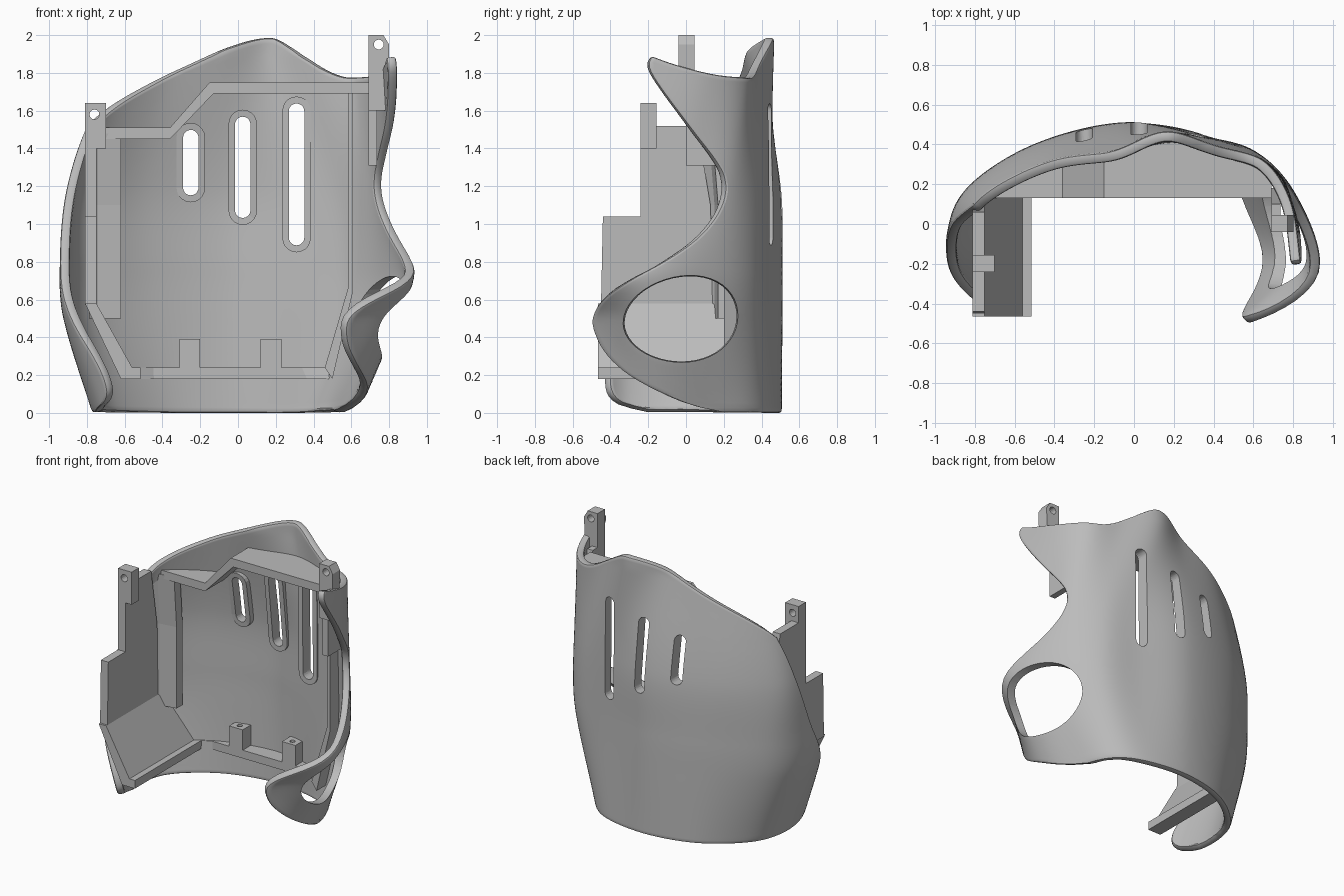
import bpy, bmesh, math
from mathutils import Vector

cube = bpy.data.objects.get("Cube")
if cube:
    bpy.data.objects.remove(cube, do_unlink=True)

grey = bpy.data.materials.new("plain grey")
grey.use_nodes = True
grey.diffuse_color = (0.5, 0.5, 0.5, 1)
grey.node_tree.nodes["Principled BSDF"].inputs["Base Color"].default_value = (0.5, 0.5, 0.5, 1)


def curve(keys, t):
    """Smooth interpolation through (parameter, value) keys, clamped at the ends."""
    if t <= keys[0][0]:
        return keys[0][1]
    if t >= keys[-1][0]:
        return keys[-1][1]
    i = max(k for k in range(len(keys) - 1) if keys[k][0] <= t)

    def slope(k):
        lo, hi = max(k - 1, 0), min(k + 1, len(keys) - 1)
        return (keys[hi][1] - keys[lo][1]) / (keys[hi][0] - keys[lo][0])
    (t0, a), (t1, b) = keys[i], keys[i + 1]
    h = t1 - t0
    f = (t - t0) / h
    g = f * f * (3 - 2 * f)
    return (a * (1 - g) + b * g + slope(i) * (h * f * (1 - f) ** 2)
            - slope(i + 1) * (h * f * f * (1 - f)))


# Plan sections of the shell at several heights, from the right front round the back
PLANS = {
    0: [(-.6, -.5), (-.73, -.32), (-.77, -.05), (-.68, .2), (-.4, .42), (-.05, .505),
        (.28, .47), (.48, .36), (.58, .15), (.64, -.15), (.52, -.5)],
    .5: [(-.7, -.55), (-.88, -.32), (-.92, -.05), (-.8, .2), (-.47, .41), (-.05, .51),
         (.32, .45), (.59, .36), (.77, .13), (.84, -.22), (.57, -.52)],
    .75: [(-.74, -.52), (-.9, -.32), (-.94, -.05), (-.82, .2), (-.48, .41), (-.05, .51),
          (.33, .445), (.61, .365), (.81, .15), (.935, -.2), (.8, -.52)],
    1.2: [(-.72, -.5), (-.86, -.3), (-.91, -.03), (-.82, .18), (-.5, .39), (-.05, .5),
          (.33, .445), (.57, .375), (.75, .23), (.84, 0), (.9, -.3)],
    1.9: [(-.6, -.4), (-.68, -.2), (-.72, -.02), (-.66, .14), (-.4, .3), (-.1, .37),
          (.16, .465), (.42, .39), (.64, .33), (.78, .13), (.84, -.21)],
}
# Front edges (height, y) of both sides, and the top edge along the section
EDGE_R = [(0, -.2), (.04, -.36), (.12, -.43), (.3, -.41), (.5, -.31), (.8, -.13), (1.1, -.02),
          (1.4, .06), (1.5, .09)]
EDGE_L = [(0, .2), (.03, .05), (.1, -.13), (.2, -.31), (.3, -.42), (.4, -.48), (.5, -.5), (.6, -.44),
          (.7, -.3), (.8, -.12), (.9, .03), (1, .13), (1.1, .19), (1.2, .21), (1.3, .18), (1.5, .03),
          (1.7, -.12), (1.8, -.185), (1.85, -.2), (1.9, -.175)]
TOP = [(0, 1.2), (1, 1.3), (2, 1.4), (3, 1.58), (4, 1.78), (5, 1.925), (6, 1.985), (6.5, 1.925),
       (7, 1.83), (7.5, 1.78), (8, 1.775), (9, 1.8), (10, 1.9)]
cache = {}


def section(z):
    z = round(z, 3)
    if z not in cache:
        cache[z] = [(i, curve([(h, Vector(p[i])) for h, p in PLANS.items()], z)) for i in range(11)]
    return cache[z]


def solve(z, axis, target, lo, hi):
    """Section parameter at which the coordinate reaches the target, rising from lo to hi."""
    for _ in range(16):
        mid = (lo + hi) / 2
        if curve(section(z), mid)[axis] < target:
            lo = mid
        else:
            hi = mid
    return lo


def shell_y(x, z):
    return curve(section(z), solve(z, 0, x, 2, 9))[1]


def finish(name, bm):
    mesh = bpy.data.meshes.new(name)
    bm.to_mesh(mesh)
    bm.free()
    mesh.materials.append(grey)
    ob = bpy.data.objects.new(name, mesh)
    bpy.context.collection.objects.link(ob)
    return ob


def apply(ob, kind, **settings):
    mod = ob.modifiers.new(kind, kind)
    for key, value in settings.items():
        setattr(mod, key, value)
    bpy.context.view_layer.objects.active = ob
    bpy.ops.object.modifier_apply(modifier=mod.name)


def loft(bm, rings):
    rows = [[bm.verts.new(p) for p in ring] for ring in rings]
    n = len(rows[0])
    for a, b in zip(rows, rows[1:]):
        for k in range(n):
            bm.faces.new((a[k], a[(k + 1) % n], b[(k + 1) % n], b[k]))
    bm.faces.new(rows[0])
    bm.faces.new(rows[-1])
    bmesh.ops.recalc_face_normals(bm, faces=bm.faces)


def prism(bm, pts, axis, a, b):
    place = {"x": lambda p, d: (d, *p), "y": lambda p, d: (p[0], d, p[1]), "z": lambda p, d: (*p, d)}[axis]
    loft(bm, [[place(p, d) for p in pts] for d in (a, b)])


def part(name, pts, axis, a, b):
    bm = bmesh.new()
    prism(bm, pts, axis, a, b)
    return finish(name, bm)


def rect(a, b, c, d):
    return [(a, c), (b, c), (b, d), (a, d)]


def ribbon(name, path, front):
    """Band with outer and inner edge points (x, z, x, z), reaching back to the shell."""
    rings = []
    for p, q in zip(path, path[1:]):
        for k in range(9):
            x0, z0, x1, z1 = Vector(p).lerp(Vector(q), k / 8)
            b0, b1 = shell_y(x0, z0) - .025, shell_y(x1, z1) - .025
            ring = [(x0, min(front, b0 - .03), z0), (x0, b0, z0), (x1, b1, z1), (x1, min(front, b1 - .03), z1)]
            if not rings or rings[-1] != ring:
                rings.append(ring)
    bm = bmesh.new()
    loft(bm, rings)
    return finish(name, bm)


def circle(cx, cz, r, n=16):
    return [(cx + r * math.cos(k * math.tau / n), cz + r * math.sin(k * math.tau / n)) for k in range(n)]


def stadium(x, low, high, r):
    arc = [(r * math.cos(k * math.pi / 10), r * math.sin(k * math.pi / 10)) for k in range(11)]
    return [(x + c, high - r + s) for c, s in arc] + [(x - c, low + r - s) for c, s in arc]


# Curved shell
COLS, ROWS, STEPS = 90, 68, 100
ends = []
for k in range(STEPS + 1):
    h = 2 * k / STEPS
    ends.append((solve(h, 1, curve(EDGE_R, h), 0, 5), solve(h, 1, curve(EDGE_L, h), 10, 5)))


def span(z):
    k = min(int(z * STEPS / 2), STEPS - 1)
    return Vector(ends[k]).lerp(Vector(ends[k + 1]), z * STEPS / 2 - k)


bm = bmesh.new()
grid = []
for j in range(COLS + 1):
    w = j / COLS
    top = curve(TOP, span(1.5)[0] * (1 - w) + span(1.9)[1] * w)
    column = []
    for i in range(ROWS + 1):
        z = top * i / ROWS
        s0, s1 = span(z)
        x, y = curve(section(z), s0 + (s1 - s0) * w)
        column.append(bm.verts.new((x, y, z)))
    grid.append(column)
for a, b in zip(grid, grid[1:]):
    for i in range(ROWS):
        bm.faces.new((a[i], a[i + 1], b[i + 1], b[i]))
shell = finish("curved_shell", bm)
apply(shell, "SOLIDIFY", thickness=.052, offset=-1)
apply(shell, "BEVEL", width=.014, segments=2, limit_method="ANGLE", angle_limit=math.radians(55),
      use_clamp_overlap=False)

# Slot rims on the inner face
SLOTS = [(-.25, 1.115, 1.535), (.025, .995, 1.605), (.31, .85, 1.675)]
bm = bmesh.new()
for x, low, high in SLOTS:
    outline = stadium(x, low, high, .075)
    loft(bm, [[(px, shell_y(x, pz) - d, pz) for px, pz in outline] for d in (.078, .03)])
rims = finish("slot_rims", bm)

# Cutter for the slots and the rounded side opening
bm = bmesh.new()
for x, low, high in SLOTS:
    prism(bm, stadium(x, low + .037, high - .037, .041), "y", .2, .7)
egg = []
for k in range(48):
    a = k * math.tau / 48
    c, s = math.cos(a), math.sin(a)
    egg.append((c * .31, s * .225 * (1 + .12 * c) + .02 * c))
loft(bm, [[(x, -.025 + y * f, .49 + z * f) for y, z in egg] for x, f in ((.5, .9), (1.1, 1.12))])
cutter = finish("opening_cutter", bm)
cutter.hide_render = True
for ob in (shell, rims):
    apply(ob, "BOOLEAN", object=cutter, operation="DIFFERENCE", solver="EXACT")
bpy.data.objects.remove(cutter, do_unlink=True)
shell.data.shade_smooth()
shell.data.set_sharp_from_angle(angle=math.radians(35))

# Inner frame: top shelf, floor, sloped wall and left wall
ribbon("top_shelf", [(-.72, 1.45, -.72, 1.51), (-.36, 1.45, -.36, 1.51), (-.13, 1.69, -.15, 1.75),
                     (.69, 1.69, .69, 1.75)], .13)
ribbon("floor_shelf", [(-.58, .18, -.58, .24), (.5, .18, .47, .24)], .34)
ribbon("sloped_wall", [(-.81, .58, -.75, .58), (-.62, .18, -.56, .24), (-.515, .18, -.515, .24)], -.465)
ribbon("left_wall", [(.5, .18, .46, .24), (.61, .65, .585, .67), (.61, 1.7, .585, 1.7)], .2)

# Right side plate, corner strip and tab
part("right_plate", [(-.45, .57), (-.44, 1.04), (-.24, 1.04), (-.24, 1.45), (-.155, 1.52),
                     (.06, 1.52), (.13, 1.1), (.14, .57)], "x", -.81, -.75)
bm = bmesh.new()
loft(bm, [[(-.79, y - .04, z), (-.75, y, z), (-.62, y + .02, z), (-.62, y + .09, z), (-.7, y + .04, z)]
          for y, z in ((.15, .5), (.15, 1.1), (.12, 1.48))])
finish("corner_strip", bm)
tab_right = part("right_tab", rect(-.81, -.7, 1.4, 1.64), "y", -.24, -.155)

# Left support and tab
part("left_support", [(0, 1.31), (.18, 1.31), (.1, 1.75), (0, 1.75)], "x", .69, .735)
tab_left = part("left_tab", [(.69, 1.6), (.79, 1.6), (.8, 1.95), (.77, 2), (.69, 2)], "y", -.04, .045)

# Floor posts
posts = [part(f"floor_post_{k}", rect(x - .055, x + .055, .34, .44), "z", .22, .39)
         for k, x in enumerate((-.255, .175))]

# Screw holes
for ob, x, z, axis in ((tab_right, -.76, 1.58, "y"), (tab_left, .745, 1.95, "y"),
                       (posts[0], -.255, .385, "z"), (posts[1], .175, .385, "z")):
    a, b = (-.5, .5) if axis == "y" else (.3, .5)
    drill = part("drill_cutter", circle(x, z, .026 if axis == "y" else .018), axis, a, b)
    drill.hide_render = True
    apply(ob, "BOOLEAN", object=drill, operation="DIFFERENCE", solver="EXACT")
    bpy.data.objects.remove(drill, do_unlink=True)
